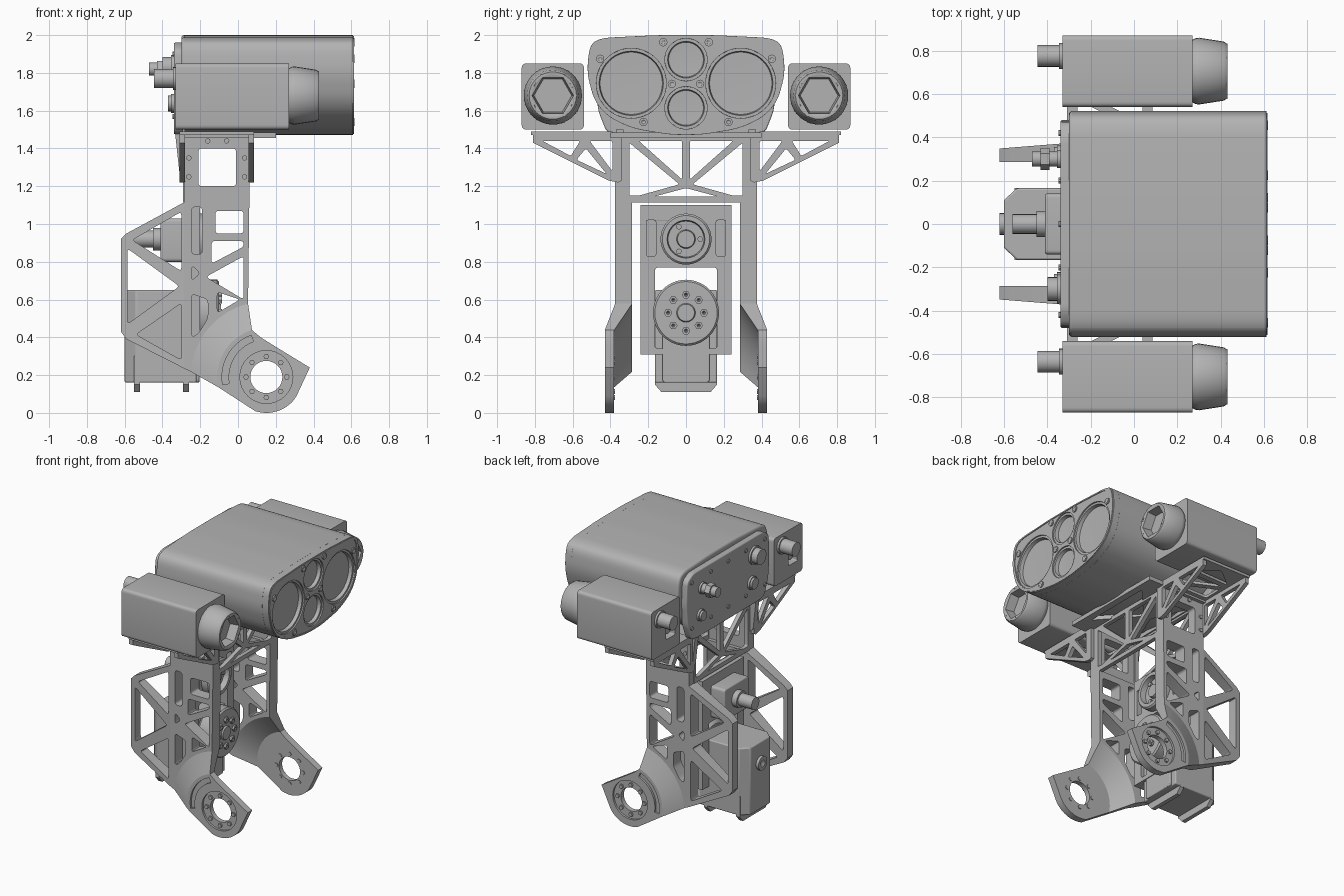
import bpy, bmesh, math
from mathutils import Vector, Matrix

cube = bpy.data.objects.get("Cube")
if cube:
    bpy.data.objects.remove(cube)

grey = bpy.data.materials.new("machined grey")
grey.use_nodes = True
COL = (0.45, 0.45, 0.45, 1)
grey.diffuse_color = COL
grey.node_tree.nodes["Principled BSDF"].inputs["Base Color"].default_value = COL

# local (u, v, w) to world, w being the extrusion axis
AXES = {"x": Matrix(((0, 0, 1), (1, 0, 0), (0, 1, 0))),
        "y": Matrix(((1, 0, 0), (0, 0, 1), (0, 1, 0))),
        "z": Matrix.Identity(3)}


def finish(name, bm, bevel=0):
    bmesh.ops.recalc_face_normals(bm, faces=bm.faces)
    me = bpy.data.meshes.new(name)
    bm.to_mesh(me)
    bm.free()
    me.materials.append(grey)
    ob = bpy.data.objects.new(name, me)
    bpy.context.collection.objects.link(ob)
    if bevel:
        mod = ob.modifiers.new("edge", "BEVEL")
        mod.width, mod.segments, mod.limit_method = bevel, 3, "ANGLE"
    bpy.context.view_layer.objects.active = ob
    bpy.ops.object.select_all(action="DESELECT")
    ob.select_set(True)
    bpy.ops.object.shade_smooth_by_angle(angle=math.radians(35))
    return ob


def arc(c, r, a, b, n=12):
    return [(c[0] + r * math.cos(math.radians(a + (b - a) * i / n)),
             c[1] + r * math.sin(math.radians(a + (b - a) * i / n))) for i in range(n + 1)]


def circle(c, r, n=32):
    return arc(c, r, 0, 360, n)[:-1]


def soft(pts, r=0.02, n=4):
    """Round every corner of a polygon."""
    out = []
    for i, p in enumerate(pts):
        p, a, b = Vector(p), Vector(pts[i - 1]), Vector(pts[(i + 1) % len(pts)])
        s = p + (a - p).normalized() * min(r, (a - p).length * 0.49)
        e = p + (b - p).normalized() * min(r, (b - p).length * 0.49)
        for k in range(n + 1):
            t = k / n
            out.append(tuple(s * (1 - t) ** 2 + p * 2 * t * (1 - t) + e * t * t))
    return out


def rect(u0, v0, u1, v1):
    return [(u0, v0), (u1, v0), (u1, v1), (u0, v1)]


def prism(name, axis, a, b, outline, holes=(), bevel=0):
    """Extrude an outline with holes from a to b along an axis."""
    cu = bpy.data.curves.new(name, "CURVE")
    cu.dimensions, cu.fill_mode, cu.extrude = "2D", "BOTH", abs(b - a) / 2
    for loop in [outline, *holes]:
        sp = cu.splines.new("POLY")
        sp.points.add(len(loop) - 1)
        for q, p in zip(sp.points, loop):
            q.co = (p[0], p[1], 0, 1)
        sp.use_cyclic_u = True
    tmp = bpy.data.objects.new(name, cu)
    me = bpy.data.meshes.new_from_object(tmp)
    bm = bmesh.new()
    bm.from_mesh(me)
    bpy.data.objects.remove(tmp)
    bpy.data.meshes.remove(me)
    bpy.data.curves.remove(cu)
    bmesh.ops.remove_doubles(bm, verts=bm.verts, dist=0.0002)
    bmesh.ops.dissolve_limit(bm, angle_limit=0.01, verts=bm.verts, edges=bm.edges)
    for v in bm.verts:
        v.co = AXES[axis] @ (v.co + Vector((0, 0, (a + b) / 2)))
    return finish(name, bm, bevel)


def lathe(name, c, pts, n=40):
    """Spin (x, radius) points around an x-axis line through c = (y, z)."""
    bm = bmesh.new()
    vs = [bm.verts.new((x, c[0] + r, c[1])) for x, r in pts]
    es = [bm.edges.new(p) for p in zip(vs, vs[1:])]
    bmesh.ops.spin(bm, geom=vs + es, cent=(0, *c), axis=(1, 0, 0), angle=math.tau, steps=n)
    bmesh.ops.remove_doubles(bm, verts=bm.verts, dist=0.0005)
    return finish(name, bm)


def mirrored(half):
    return half + [(-u, v) for u, v in reversed(half)]


# ---- sensor head
half = [(0.08, 1.472), (0.28, 1.505), (0.41, 1.565), (0.485, 1.65), (0.525, 1.8), (0.51, 1.95), (0.45, 1.985),
        (0.15, 2.0)]
head = soft(mirrored(half), 0.06, 6)
shrink = lambda k: [(u * k, 1.74 + (v - 1.74) * k) for u, v in head]
lenses = [((-0.29, 1.745), 0.185), ((0.29, 1.745), 0.185), ((0, 1.87), 0.112), ((0, 1.615), 0.112)]
prism("head_rear_shell", "x", -0.30, 0.222, head, bevel=0.015)
prism("head_front_shell", "x", 0.2, 0.56, head)
prism("head_bezel", "x", 0.56, 0.61, head, [circle(c, r, 48) for c, r in lenses], 0.006)
prism("head_face_rim", "x", 0.60, 0.615, shrink(0.985), [shrink(0.95)])
for c, r in lenses:
    lathe("lens_ring", c, [(0.56, r), (0.60, r), (0.60, r - 0.015), (0.575, r - 0.02), (0.57, 0)], 48)
for s in (-1, 1):
    for y, z in ((0.12, 1.962), (0.455, 1.875), (0.225, 1.54), (0.075, 1.742)):
        lathe("bezel_bolt", (s * y, z), [(0.60, 0.022), (0.618, 0.022), (0.618, 0.01), (0.61, 0)], 12)
prism("head_back_plate", "x", -0.34, -0.29,
      soft(mirrored([(0.36, 1.475), (0.42, 1.485), (0.465, 1.6), (0.48, 1.75), (0.47, 1.92), (0.40, 1.96)]), 0.03),
      bevel=0.008)
for y, z, r, x in ((0.3, 1.82, 0.035, -0.47), (0.32, 1.63, 0.035, -0.37),
                   (-0.3, 1.83, 0.055, -0.40), (-0.27, 1.64, 0.04, -0.37)):
    lathe("back_connector", (y, z), [(-0.33, r * 1.2), (-0.355, r * 1.2), (-0.355, r), (x, r), (x, 0)], 20)
lathe("fitting_nut", (0.3, 1.82), [(-0.39, 0), (-0.39, 0.05), (-0.43, 0.05), (-0.43, 0)], 6)
for y in (-0.42, -0.2, 0, 0.2, 0.42):
    for z in (1.57, 1.9):
        lathe("back_screw", (y, z), [(-0.33, 0.014), (-0.348, 0.014), (-0.348, 0)], 10)

# ---- side lamps
for s in (-1, 1):
    y = s * 0.705
    case = soft(rect(y - 0.165, 1.5, y + 0.165, 1.85), 0.025)
    prism("side_lamp_box", "x", -0.27, 0.27, case)
    prism("side_lamp_back", "x", -0.33, -0.27, case, [soft(rect(y - 0.105, 1.59, y - 0.005, 1.69), 0.01)])
    lathe("lamp_socket_pin", (y - 0.055, 1.64), [(-0.27, 0.03), (-0.31, 0.03), (-0.31, 0)], 16)
    lathe("side_lamp_barrel", (y, 1.68), [(0.26, 0.14), (0.285, 0.152), (0.30, 0.154), (0.415, 0.136),
                                         (0.43, 0.125), (0.43, 0.112)], 32)
    lathe("side_lamp_nose", (y, 1.68), [(0.43, 0.128), (0.425, 0.11), (0.36, 0.1), (0.36, 0)], 6)
    lathe("lamp_connector", (y + 0.07, 1.77), [(-0.32, 0.06), (-0.345, 0.06), (-0.345, 0.05),
                                             (-0.445, 0.05), (-0.445, 0)], 24)

# ---- shoulder plate and truss brackets
prism("shoulder_plate", "z", 1.455, 1.485, rect(-0.31, -0.4, 0.2, 0.4),
      [soft(t) for t in ([(-0.25, -0.26), (-0.25, 0.26), (-0.14, 0)], [(0.15, -0.26), (-0.08, 0), (0.15, 0.26)])])
wing_holes = [[(0.39, 1.44), (0.39, 1.28), (0.51, 1.44)], [(0.42, 1.265), (0.58, 1.34), (0.53, 1.40)],
              [(0.56, 1.44), (0.61, 1.36), (0.76, 1.44)]]
for s in (-1, 1):
    flip = lambda pts: [(s * u, v) for u, v in pts]
    for x in (-0.31, 0.055):
        prism("wing_bracket", "x", x, x + 0.03,
              flip([(0.34, 1.475), (0.81, 1.475), (0.81, 1.43), (0.41, 1.23), (0.36, 1.22), (0.34, 1.23)]),
              [flip(soft(h, 0.012)) for h in wing_holes])
    slots = [[(-0.26, 0.43), (0.03, 0.43), (-0.26, 0.57)], [(0.04, 0.47), (0.04, 0.62), (-0.25, 0.61)],
             [(-0.26, 0.65), (0.04, 0.66), (-0.11, 0.77)]]
    prism("wing_plate", "z", 1.47, 1.49, rect(-0.31, s * 0.39, 0.085, s * 0.82),
          [soft([(x, s * y) for x, y in t]) for t in slots])
    prism("shoulder_gusset", "y", s * 0.33, s * 0.37, [(-0.28, 1.24), (-0.31, 1.27), (-0.335, 1.5), (-0.28, 1.5)])

# ---- cross truss between the legs
truss = [[(0.02, 1.44), (0.25, 1.44), (0.02, 1.235)], [(0.30, 1.43), (0.30, 1.15), (0.25, 1.15), (0.035, 1.21)],
         [(-0.17, 1.145), (0.17, 1.145), (0, 1.19)]]
cuts = [soft(t, 0.012) for t in truss]
cuts += [[(-u, v) for u, v in c] for c in cuts[:2]]
for x in (-0.29, 0.03):
    prism("cross_truss", "x", x, x + 0.03, rect(-0.32, 1.115, 0.32, 1.47), cuts)

# ---- legs
hub = (0.15, 0.19)
column = [(0.06, 1.12), (-0.285, 1.12), (-0.285, 0.235)] + arc(hub, 0.40, 176, 104, 16)
column_holes = [rect(-0.245, 0.84, -0.19, 1.09), rect(-0.12, 0.95, 0.03, 1.07),
                [(-0.14, 0.91), (0.03, 0.91), (0.03, 0.88), (-0.14, 0.79)],
                [(-0.17, 0.72), (0.03, 0.83), (0.03, 0.6)], [(-0.245, 0.78), (-0.245, 0.7), (-0.2, 0.74)],
                [(-0.245, 0.63), (-0.245, 0.4), (-0.21, 0.42), (-0.16, 0.5), (-0.16, 0.6)],
                [(-0.11, 0.64), (-0.11, 0.53), (0.01, 0.6)]]
wing = [(-0.285, 1.115), (-0.59, 0.95), (-0.62, 0.92), (-0.62, 0.43), (-0.59, 0.39), (-0.285, 0.235)]
wing_cuts = [[(-0.585, 0.87), (-0.585, 0.47), (-0.31, 0.67)], [(-0.56, 0.915), (-0.3, 1.065), (-0.3, 0.75)],
             [(-0.54, 0.415), (-0.3, 0.58), (-0.3, 0.28)]]
foot = ([(0.38, 0.24), (0.31, 0.09)] + arc(hub, 0.19, -40, -108) + arc(hub, 0.26, 192, 107, 16)
        + [(0.12, 0.4), (0.2, 0.35)])
arc_slot = arc(hub, 0.235, 110, 190) + arc(hub, 0.2, 190, 110)
for s in (-1, 1):
    prism("leg_top", "y", s * 0.31, s * 0.375, rect(-0.285, 1.12, 0.06, 1.46), [soft(rect(-0.21, 1.2, -0.01, 1.4))])
    prism("leg_column", "y", s * 0.285, s * 0.375, column, [soft(h) for h in column_holes])
    ob = prism("leg_wing", "y", s * 0.285, s * 0.375, wing, [soft(h) for h in wing_cuts])
    for v in ob.data.vertices:  # thin the wing towards its rear edge
        if abs(v.co.y) > 0.33:
            v.co.y += s * 0.08 * (v.co.x + 0.285)
    prism("foot_plate", "y", s * 0.38, s * 0.415, foot, [circle(hub, 0.085)])
    prism("foot_cover", "y", s * 0.415, s * 0.43, foot, [circle(hub, 0.14), arc_slot])
    for p in circle(hub, 0.108, 8):
        prism("hub_bolt", "y", s * 0.375, s * 0.428, circle(p, 0.015, 6))
    for p in ((-0.26, 1.35), (-0.26, 1.25), (0.035, 1.35), (0.035, 1.25), (-0.16, 1.44), (-0.06, 1.44)):
        prism("leg_bolt", "y", s * 0.37, s * 0.383, circle(p, 0.014, 10))
    # flared ankle joining leg and foot
    bm = bmesh.new()
    low, high = arc(hub, 0.26, 192, 107, 16), arc(hub, 0.40, 176, 104, 16)
    rings = [[bm.verts.new((p[0], s * y, p[1])) for p, y in ((l, 0.38), (l, 0.43), (h, 0.375), (h, 0.285))]
             for l, h in zip(low, high)]
    for a, b in zip(rings, rings[1:]):
        for i in range(4):
            bm.faces.new((a[i], a[i - 1], b[i - 1], b[i]))
    bm.faces.new(rings[0])
    bm.faces.new(rings[-1])
    finish("ankle_flare", bm)

# ---- drive units between the legs
prism("drive_frame", "x", -0.30, -0.20, rect(-0.24, 0.31, 0.24, 1.1),
      [soft(rect(-0.165, 0.34, 0.165, 0.77)), circle((0, 0.92), 0.10)]
      + [soft(rect(y, 0.83, y + 0.05, 1.02), 0.01) for y in (-0.21, 0.16)], 0.004)
prism("drive_backing", "x", -0.30, -0.28, rect(-0.22, 0.8, 0.22, 1.05))
lathe("upper_ring", (0, 0.92), [(-0.21, 0.135), (-0.15, 0.135), (-0.14, 0.125), (-0.14, 0.1), (-0.18, 0.095),
                               (-0.18, 0.05), (-0.16, 0.045), (-0.16, 0)])
prism("upper_motor", "x", -0.41, -0.29, soft(rect(-0.14, 0.80, 0.14, 1.03)), bevel=0.008)
lathe("upper_motor_plug", (0, 0.92), [(-0.40, 0.06), (-0.45, 0.06), (-0.45, 0.045), (-0.56, 0.045), (-0.56, 0)], 24)
prism("lower_motor", "z", 0.16, 0.65,
      [(x, y) for y, x in mirrored([(0.11, -0.6), (0.165, -0.54), (0.165, -0.22)])], bevel=0.008)
for x in (-0.55, -0.29):
    prism("motor_foot", "x", x, x + 0.03, mirrored([(0.13, 0.11), (0.165, 0.15), (0.165, 0.3)]))
prism("motor_face", "x", -0.23, -0.205, soft(rect(-0.125, 0.16, 0.125, 0.62), 0.02), bevel=0.005)
lathe("lower_disc", (0, 0.53), [(-0.23, 0.15), (-0.2, 0.175), (-0.11, 0.175), (-0.1, 0.165), (-0.1, 0.05),
                               (-0.09, 0.045), (-0.09, 0)])
lathe("motor_back_cap", (0, 0.5), [(-0.59, 0.05), (-0.62, 0.05), (-0.62, 0.025), (-0.6, 0)], 20)
for p in circle((0, 0.53), 0.095, 8):
    lathe("disc_bolt", p, [(-0.11, 0.022), (-0.085, 0.022), (-0.085, 0.01), (-0.095, 0)], 6)
for p in circle((0, 0.92), 0.075, 3):
    lathe("ring_bolt", p, [(-0.19, 0.015), (-0.165, 0.015), (-0.165, 0)], 8)
